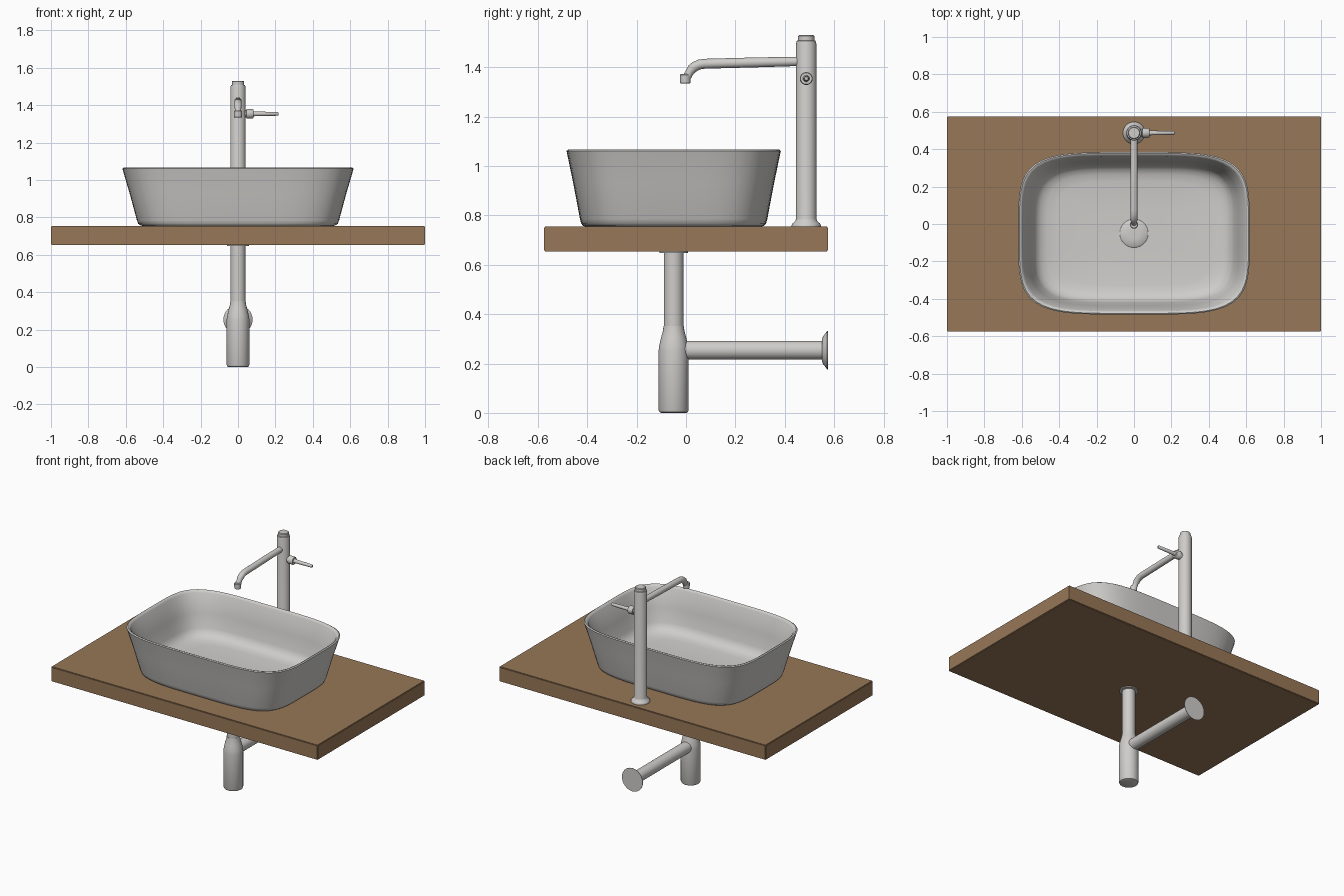
import bpy, bmesh, math
from mathutils import Vector, Matrix

if "Cube" in bpy.data.objects:
    bpy.data.objects.remove(bpy.data.objects["Cube"])


def material(name, rgb):
    m = bpy.data.materials.new(name)
    m.diffuse_color = (*rgb, 1)
    m.use_nodes = True
    m.node_tree.nodes["Principled BSDF"].inputs["Base Color"].default_value = m.diffuse_color
    return m


GREY = material("light_grey", (0.62, 0.61, 0.59))
WOOD = material("wood_brown", (0.31, 0.185, 0.095))


def finish(name, bm, mat, angle=40):
    bmesh.ops.recalc_face_normals(bm, faces=bm.faces)
    me = bpy.data.meshes.new(name)
    bm.to_mesh(me)
    bm.free()
    ob = bpy.data.objects.new(name, me)
    bpy.context.collection.objects.link(ob)
    me.materials.append(mat)
    bpy.ops.object.select_all(action='DESELECT')
    ob.select_set(True)
    bpy.context.view_layer.objects.active = ob
    bpy.ops.object.shade_smooth_by_angle(angle=math.radians(angle))
    return ob


def skin(name, rings, mat):
    """Bridge closed rings of points and cap both ends."""
    bm = bmesh.new()
    loops = [[bm.verts.new(p) for p in r] for r in rings]
    n = len(loops[0])
    for a, b in zip(loops, loops[1:]):
        for i in range(n):
            j = (i + 1) % n
            bm.faces.new((a[i], a[j], b[j], b[i]))
    bm.faces.new(loops[0])
    bm.faces.new(loops[-1])
    return finish(name, bm, mat)


def circle(centre, axis, r, n=40):
    """Ring around an axis; axis stays in the x=0 plane or along x."""
    axis = Vector(axis).normalized()
    u = Vector((0, 0, 1)) if abs(axis.x) > 0.9 else Vector((1, 0, 0))
    v = axis.cross(u)
    return [Vector(centre) + r * (math.cos(t) * u + math.sin(t) * v)
            for t in (2 * math.pi * i / n for i in range(n))]


def lathe(name, origin, axis, profile, mat=GREY):
    """Profile is (radius, distance along axis)."""
    o, d = Vector(origin), Vector(axis)
    return skin(name, [circle(o + d * h, d, r) for r, h in profile], mat)


# Countertop slab
bm = bmesh.new()
bmesh.ops.create_cube(bm, size=1, matrix=Matrix.Translation((0, 0, 0.704)) @ Matrix.Diagonal((2, 1.15, 0.1, 1)))
bmesh.ops.bevel(bm, geom=bm.edges[:], offset=0.004, segments=2, affect='EDGES')
finish("countertop", bm, WOOD)

# Vessel basin: (scale, inset, z) running from outer bottom over the rim to the inner floor
CY = -0.05


def basin_ring(s, inset, z, n=96, e=4.4):
    a, b = 0.62 * s - inset, 0.435 * s - inset
    pts = []
    for i in range(n):
        t = 2 * math.pi * i / n
        c, q = math.cos(t), math.sin(t)
        # superellipse sampled by polar angle of its unit shape
        r = (abs(c) ** e + abs(q) ** e) ** (-1 / e)
        pts.append((a * r * c, CY + b * r * q, z))
    return pts


basin = [(0.81, 0, 0.754), (0.84, 0, 0.757), (0.86, 0, 0.766), (0.872, 0, 0.785),
         (0.935, 0, 0.93), (0.993, 0, 1.052), (0.998, 0, 1.061), (0.997, 0.006, 1.066),
         (0.997, 0.014, 1.063), (0.99, 0.018, 1.052), (0.935, 0.02, 0.93),
         (0.895, 0.02, 0.84), (0.88, 0.024, 0.815), (0.86, 0.033, 0.797),
         (0.83, 0.045, 0.785), (0.75, 0.05, 0.779), (0.3, 0, 0.774)]
skin("basin", [basin_ring(*p) for p in basin], GREY)

# Drain cover, waste pipe and bottle trap
lathe("drain_cover", (0, CY, 0), (0, 0, 1),
      [(0.075, 0.772), (0.076, 0.782), (0.07, 0.787), (0.03, 0.79)])
lathe("waste_pipe", (0, CY, 0), (0, 0, 1),
      [(0.04, 0.33), (0.04, 0.648), (0.058, 0.648), (0.058, 0.657)])
lathe("bottle_trap", (0, CY, 0), (0, 0, 1),
      [(0.05, 0), (0.057, 0.003), (0.061, 0.012), (0.061, 0.25), (0.059, 0.27),
       (0.051, 0.305), (0.044, 0.33), (0.041, 0.352), (0.036, 0.352)])
lathe("wall_pipe", (0, 0, 0.254), (0, 1, 0), [(0.038, -0.03), (0.038, 0.56)])
lathe("wall_flange", (0, 0, 0.254), (0, 1, 0),
      [(0.036, 0.55), (0.046, 0.551), (0.056, 0.555), (0.066, 0.563), (0.078, 0.572), (0.078, 0.575)])

# Tap column with flared foot and cap
TY = 0.487
lathe("tap_column", (0, TY, 0), (0, 0, 1),
      [(0.059, 0.754), (0.059, 0.76), (0.055, 0.768), (0.044, 0.777), (0.041, 0.788),
       (0.041, 1.495), (0.038, 1.507), (0.033, 1.509), (0.033, 1.526), (0.029, 1.53)])

# Spout swept along a bent path
path = [(TY, 1.424), (0.3, 1.42), (0.075, 1.414), (0.055, 1.411), (0.038, 1.404),
        (0.025, 1.394), (0.016, 1.382), (0.008, 1.368), (0.002, 1.358)]
pts = [Vector((0, y, z)) for y, z in path]
rings = []
for i, p in enumerate(pts):
    d = pts[min(i + 1, len(pts) - 1)] - pts[max(i - 1, 0)]
    rings.append(circle(p, d, 0.018 if i == 0 else 0.02 if i < 6 else 0.017, 24))
skin("spout", rings, GREY)
lathe("spout_nozzle", (0, -0.003, 0), (0, 0, 1),
      [(0.019, 1.334), (0.021, 1.336), (0.022, 1.368), (0.018, 1.372)])

# Side handle: neck, knob and lever
lathe("handle_knob", (0, TY, 1.354), (1, 0, 0),
      [(0.02, 0.03), (0.02, 0.044), (0.026, 0.045), (0.026, 0.078), (0.023, 0.082)])
lathe("handle_lever", (0, TY, 1.354), (1, 0, 0),
      [(0.014, 0.075), (0.012, 0.1), (0.01, 0.213), (0.007, 0.217)])
